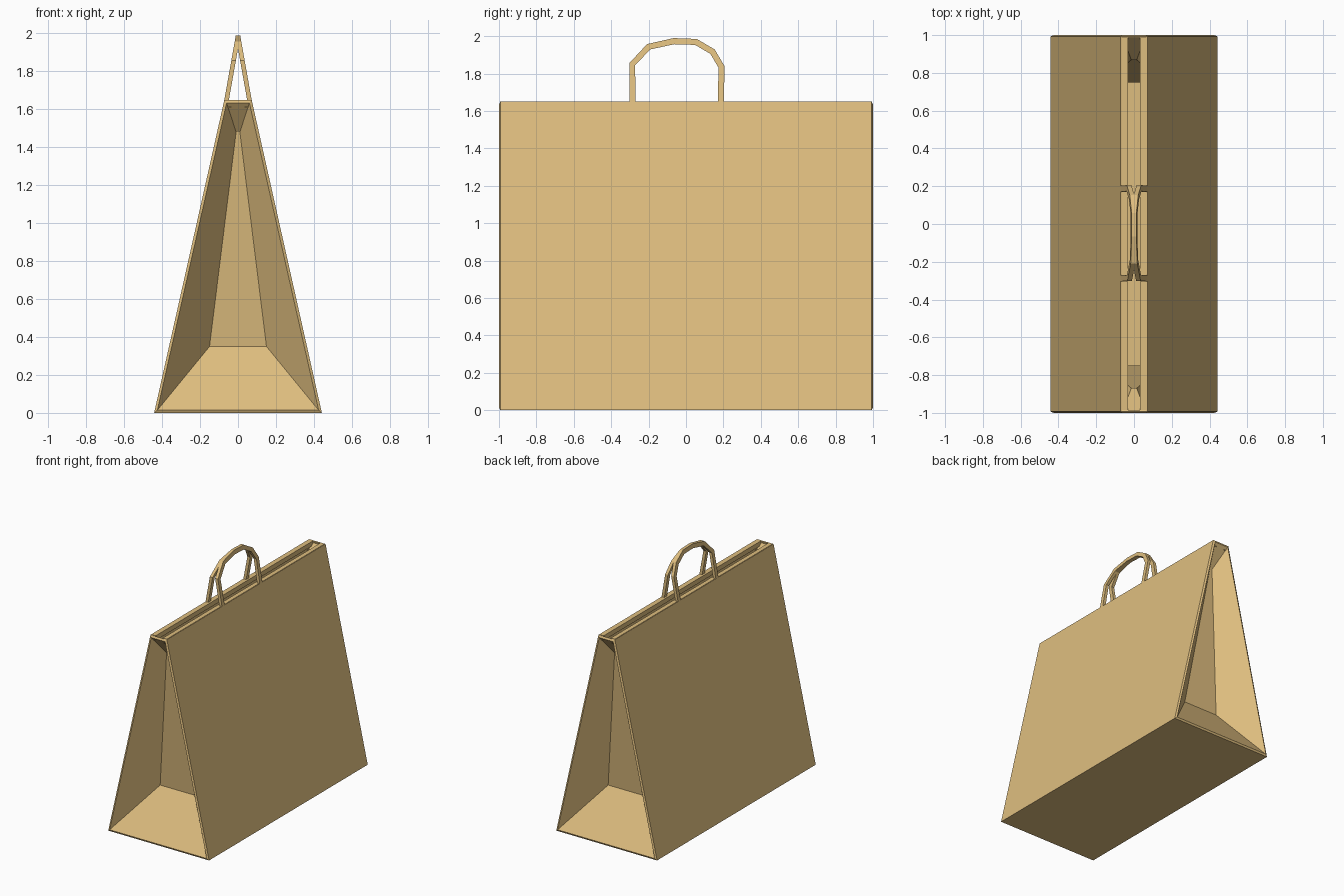
import bpy, bmesh
from mathutils import Vector

if "Cube" in bpy.data.objects:
    bpy.data.objects.remove(bpy.data.objects["Cube"])

paper = bpy.data.materials.new("kraft_paper")
paper.diffuse_color = (0.73, 0.51, 0.21, 1)
paper.use_nodes = True
paper.node_tree.nodes["Principled BSDF"].inputs["Base Color"].default_value = paper.diffuse_color


def make_object(name, bm):
    bmesh.ops.remove_doubles(bm, verts=bm.verts, dist=1e-5)
    bmesh.ops.recalc_face_normals(bm, faces=bm.faces)
    mesh = bpy.data.meshes.new(name)
    bm.to_mesh(mesh)
    bm.free()
    mesh.materials.append(paper)
    obj = bpy.data.objects.new(name, mesh)
    bpy.context.collection.objects.link(obj)
    return obj


def face(bm, pts):
    bm.faces.new([bm.verts.new(p) for p in pts])


# Bag shell: sloping panels, floor and folded-in ends, open at the top
bm = bmesh.new()


def outline(half_low, z_low, half_high, z_high, y_low, y_high):
    return [(-half_low, y_low, z_low), (half_low, y_low, z_low),
            (half_high, y_high, z_high), (-half_high, y_high, z_high)]


for s in (-1, 1):
    edge = outline(0.442, 0, 0.072, 1.65, s * 0.993, s * 0.993)
    frame = outline(0.425, 0.014, 0.06, 1.634, s, s)
    fold = outline(0.15, 0.35, 0.01, 1.48, s * 0.76, s * 0.88)
    for a, b in ((edge, frame), (frame, fold)):
        for i in range(4):
            j = (i + 1) % 4
            face(bm, (a[i], a[j], b[j], b[i]))
    face(bm, fold)
    face(bm, [(s * 0.442, -0.993, 0), (s * 0.442, 0.993, 0),
              (s * 0.072, 0.993, 1.65), (s * 0.072, -0.993, 1.65)])
face(bm, [(-0.442, -0.993, 0), (0.442, -0.993, 0),
          (0.442, 0.993, 0), (-0.442, 0.993, 0)])
bmesh.ops.remove_doubles(bm, verts=bm.verts, dist=1e-5)
bmesh.ops.recalc_face_normals(bm, faces=bm.faces)
# An open shell can come out inverted, so point the floor downwards
floor = min(bm.faces, key=lambda f: f.calc_center_median().z)
flip = floor.normal.z > 0
bag = make_object("bag_body", bm)
if flip:
    bag.data.flip_normals()
solid = bag.modifiers.new("paper_thickness", 'SOLIDIFY')
solid.thickness = 0.012
solid.offset = -1


# Sweep of a closed ring of points along a list of rings
def sweep(bm, rings):
    for a, b in zip(rings, rings[1:]):
        for i in range(4):
            j = (i + 1) % 4
            face(bm, (a[i], a[j], b[j], b[i]))
    face(bm, rings[0])
    face(bm, rings[-1])


# Handle centre line in the y-z plane
path = [Vector(p) for p in ((-0.287, 1.63), (-0.287, 1.85), (-0.2, 1.943),
                            (-0.065, 1.973), (0.053, 1.969), (0.142, 1.917),
                            (0.19, 1.835), (0.186, 1.63))]


def handle_rings(side):
    rings = []
    for i, p in enumerate(path):
        d_in = (p - path[max(i - 1, 0)]).normalized()
        d_out = (path[min(i + 1, len(path) - 1)] - p).normalized()
        d = (d_in + d_out).normalized()
        n = Vector((-d.y, d.x)) * 0.0165
        ring = []
        for off, inset in ((n, 0), (n, 0.024), (-n, 0.024), (-n, 0)):
            y, z = p + off
            ring.append((side * (0.072 - inset - (z - 1.65) * 0.178), y, z))
        rings.append(ring)
    return rings


for side, label in ((-1, "left"), (1, "right")):
    # Folded hem that thickens the rim
    bm = bmesh.new()
    sweep(bm, [[(side * 0.066, y, 1.65), (side * 0.032, y, 1.65),
                (side * 0.036, y, 1.61), (side * 0.075, y, 1.61)]
               for y in (-0.985, 0.985)])
    make_object(label + "_hem", bm)
    # Carrying handle leaning in to meet the other one
    bm = bmesh.new()
    sweep(bm, handle_rings(side))
    make_object(label + "_handle", bm)
